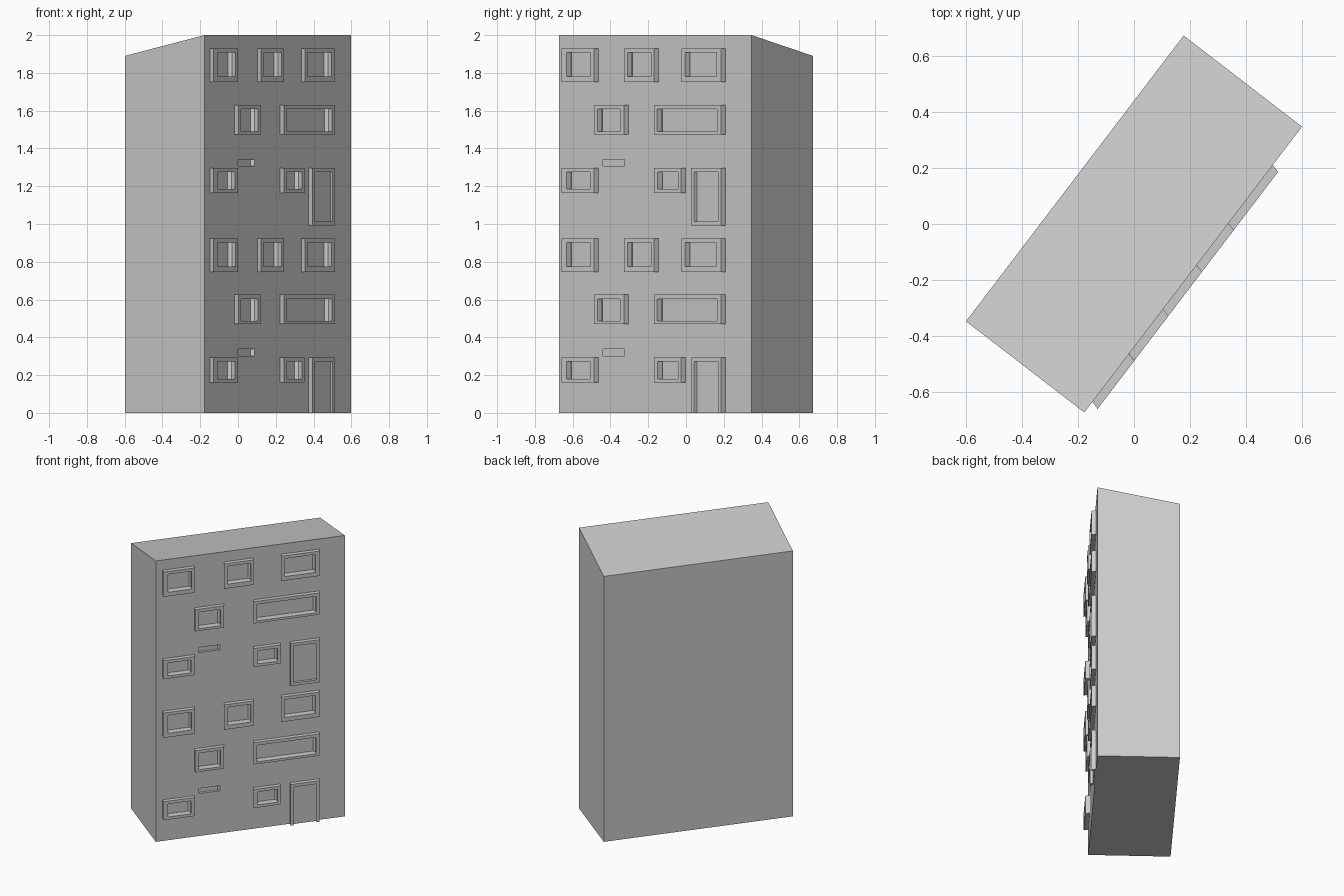
import bpy, bmesh
from mathutils import Vector

if "Cube" in bpy.data.objects:
    bpy.data.objects.remove(bpy.data.objects["Cube"])

# Facade runs from corner A to corner B; d is the distance out of the wall
A, B = Vector((-0.177, -0.672, 0)), Vector((0.599, 0.347, 0))
U = (B - A).normalized()
N = Vector((U.y, -U.x, 0))


def P(s, d, z):
    return A + U * s + N * d + Vector((0, 0, z))


def make(name, verts, faces, fix=False):
    me = bpy.data.meshes.new(name)
    me.from_pydata([tuple(v) for v in verts], [], faces)
    if fix:
        bm = bmesh.new()
        bm.from_mesh(me)
        bmesh.ops.recalc_face_normals(bm, faces=bm.faces)
        bm.to_mesh(me)
        bm.free()
    ob = bpy.data.objects.new(name, me)
    bpy.context.collection.objects.link(ob)
    return ob


BOX = [(0, 1, 2, 3), (7, 6, 5, 4), (0, 4, 5, 1), (1, 5, 6, 2), (2, 6, 7, 3), (3, 7, 4, 0)]


def loop(r, d, shift):
    s0, s1, z0, z1 = r
    return [P(s + shift, d, z) for s, z in ((s0, z0), (s1, z0), (s1, z1), (s0, z1))]


def frame(name, outer, inner, open_bottom=False):
    # Raised surround, slightly skewed sideways, with no back where it meets the wall
    v = []
    for r in (outer, inner):
        v += loop(r, 0, 0) + loop(r, 0.03, -0.008)
    f = []
    for i in range(1 if open_bottom else 0, 4):
        j = (i + 1) % 4
        f += [(4 + i, 4 + j, 12 + j, 12 + i),
              (i, j, 4 + j, 4 + i),
              (12 + i, 12 + j, 8 + j, 8 + i)]
    if open_bottom:
        f += [(0, 8, 12, 4), (9, 1, 5, 13)]
    make(name, v, f)


cut_v, cut_f = [], []


def recess(r):
    # Skewed pocket cut into the wall
    o = len(cut_v)
    cut_v.extend(loop(r, -0.018, -0.011) + loop(r, 0.018, 0.011))
    cut_f.extend([tuple(o + k for k in q) for q in BOX])


# Building block with a roof sloping down to the back
c = [A, B, -A, -B]
block = make("building_block",
             c + [p + Vector((0, 0, h)) for p, h in zip(c, (2, 2, 1.89, 1.89))], BOX, True)

# Window rows: (z outer, z inner, [(s outer, s inner), ...])
rows = [
    ((1.751, 1.928), (1.78, 1.907),
     [((.047, .262), (.081, .240)), ((.462, .661), (.485, .642)), ((.847, 1.109), (.870, 1.079))]),
    ((1.475, 1.630), (1.491, 1.608),
     [((.263, .462), (.286, .436)), ((.661, 1.109), (.684, 1.083))]),
    ((1.165, 1.297), (1.184, 1.276),
     [((.047, .262), (.081, .236)), ((.661, .843), (.687, .822))]),
]

for level, dz in (("lower", -1.004), ("upper", 0.0)):
    n = 0
    for zo, zi, wins in rows:
        for so, si in wins:
            n += 1
            inner = (*si, zi[0] + dz, zi[1] + dz)
            frame(f"{level}_window_frame_{n}", (*so, zo[0] + dz, zo[1] + dz), inner)
            recess(inner)
    # Narrow vent slot
    recess((.291, .435, 1.306 + dz, 1.342 + dz))
    # Door surround and panel; the lower one stands open on the ground
    low = level == "lower"
    zb = 0.0 if low else 0.993
    inner = (.930, 1.087, zb if low else zb + .02, 1.276 + dz)
    frame(f"{level}_door_frame", (.910, 1.109, zb, 1.297 + dz), inner, low)
    make(f"{level}_door_panel", loop(inner, 0, 0) + loop(inner, 0.011, -0.003), BOX, True)

cutter = make("recess_cutter", cut_v, cut_f, True)
cutter.hide_render = True
cutter.display_type = 'WIRE'

# Cut the pockets, then bake the result into the block
mod = block.modifiers.new("recesses", 'BOOLEAN')
mod.operation, mod.solver, mod.object = 'DIFFERENCE', 'EXACT', cutter
dg = bpy.context.evaluated_depsgraph_get()
baked = bpy.data.meshes.new_from_object(block.evaluated_get(dg))
block.modifiers.clear()
block.data = baked
bpy.data.objects.remove(cutter)
